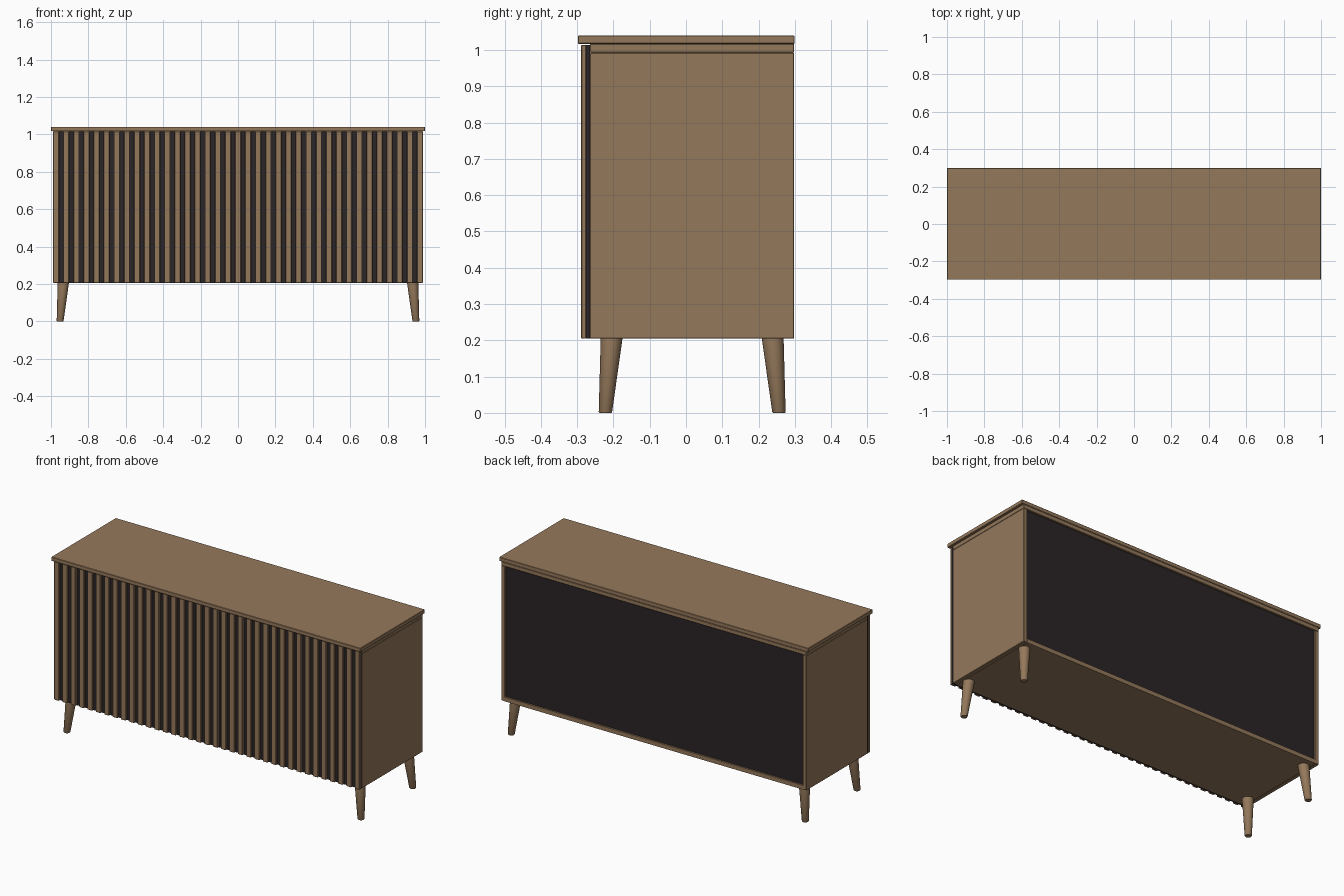
import bpy, bmesh, math
from mathutils import Vector

if "Cube" in bpy.data.objects:
    bpy.data.objects.remove(bpy.data.objects["Cube"])


def material(name, rgb):
    m = bpy.data.materials.new(name)
    m.diffuse_color = (*rgb, 1)
    m.use_nodes = True
    m.node_tree.nodes["Principled BSDF"].inputs["Base Color"].default_value = m.diffuse_color
    return m


WOOD = material("walnut wood", (0.30, 0.19, 0.105))
DARK = material("dark panel", (0.024, 0.018, 0.019))


def finish(name, bm, mat):
    me = bpy.data.meshes.new(name)
    bm.to_mesh(me)
    bm.free()
    ob = bpy.data.objects.new(name, me)
    bpy.context.collection.objects.link(ob)
    me.materials.append(mat)
    return ob


def box(name, x, y, z, mat, bevel=0.0):
    bm = bmesh.new()
    bmesh.ops.create_cube(bm, size=1)
    for v in bm.verts:
        for i, (a, b) in enumerate((x, y, z)):
            v.co[i] = a if v.co[i] < 0 else b
    ob = finish(name, bm, mat)
    if bevel:
        mod = ob.modifiers.new("bevel", 'BEVEL')
        mod.width = bevel
        mod.segments = 1
    return ob


W, FRONT, BACK = 0.988, -0.265, 0.298
BASE, PANEL = 0.205, 0.024

# Top board and the carcass panel below it
box("top_board", (-1, 1), (-0.298, 0.299), (1.017, 1.04), WOOD, 0.002)
box("carcass_top", (-W, W), (FRONT, BACK), (0.993, 1.017), WOOD, 0.002)

# Sides and bottom
for s, side in ((-1, "left"), (1, "right")):
    box(side + "_side_panel", sorted((s * W, s * (W - PANEL))),
        (FRONT, BACK), (BASE, 0.993), WOOD, 0.002)
inner = W - PANEL
box("bottom_panel", (-inner, inner), (FRONT, BACK), (BASE, BASE + PANEL), WOOD)

# Recessed back
box("back_panel", (-inner, inner), (0.278, 0.288), (BASE + PANEL, 0.993), DARK)

# Dark door backing with vertical slats
box("door_backing", (-W + 0.002, W - 0.002), (-0.276, FRONT), (BASE, 1.014), DARK)
COUNT, SLAT = 37, 0.031
pitch = (2 * W - SLAT) / (COUNT - 1)
for i in range(COUNT):
    x = -W + i * pitch
    box(f"front_slat_{i + 1}", (x, x + SLAT), (-0.289, -0.275),
        (BASE, 1.014), WOOD, 0.002)


# Splayed tapered legs
def leg(name, top, foot):
    bm = bmesh.new()
    n = 32
    rings = []
    for c, r in ((foot, 0.0165), (foot + Vector((0, 0, 0.003)), 0.0185), (top, 0.03)):
        rings.append([bm.verts.new(c + Vector((r * math.cos(2 * math.pi * k / n),
                                               r * math.sin(2 * math.pi * k / n), 0)))
                      for k in range(n)])
    for a, b in zip(rings, rings[1:]):
        for k in range(n):
            f = bm.faces.new((a[k], a[(k + 1) % n], b[(k + 1) % n], b[k]))
            f.smooth = True
    bm.faces.new(rings[0][::-1])
    bm.faces.new(rings[-1])
    finish(name, bm, WOOD)


for s, side in ((-1, "left"), (1, "right")):
    leg(f"front_{side}_leg", Vector((s * 0.934, -0.205, BASE)), Vector((s * 0.951, -0.222, 0)))
    leg(f"back_{side}_leg", Vector((s * 0.934, 0.239, BASE)), Vector((s * 0.951, 0.256, 0)))
